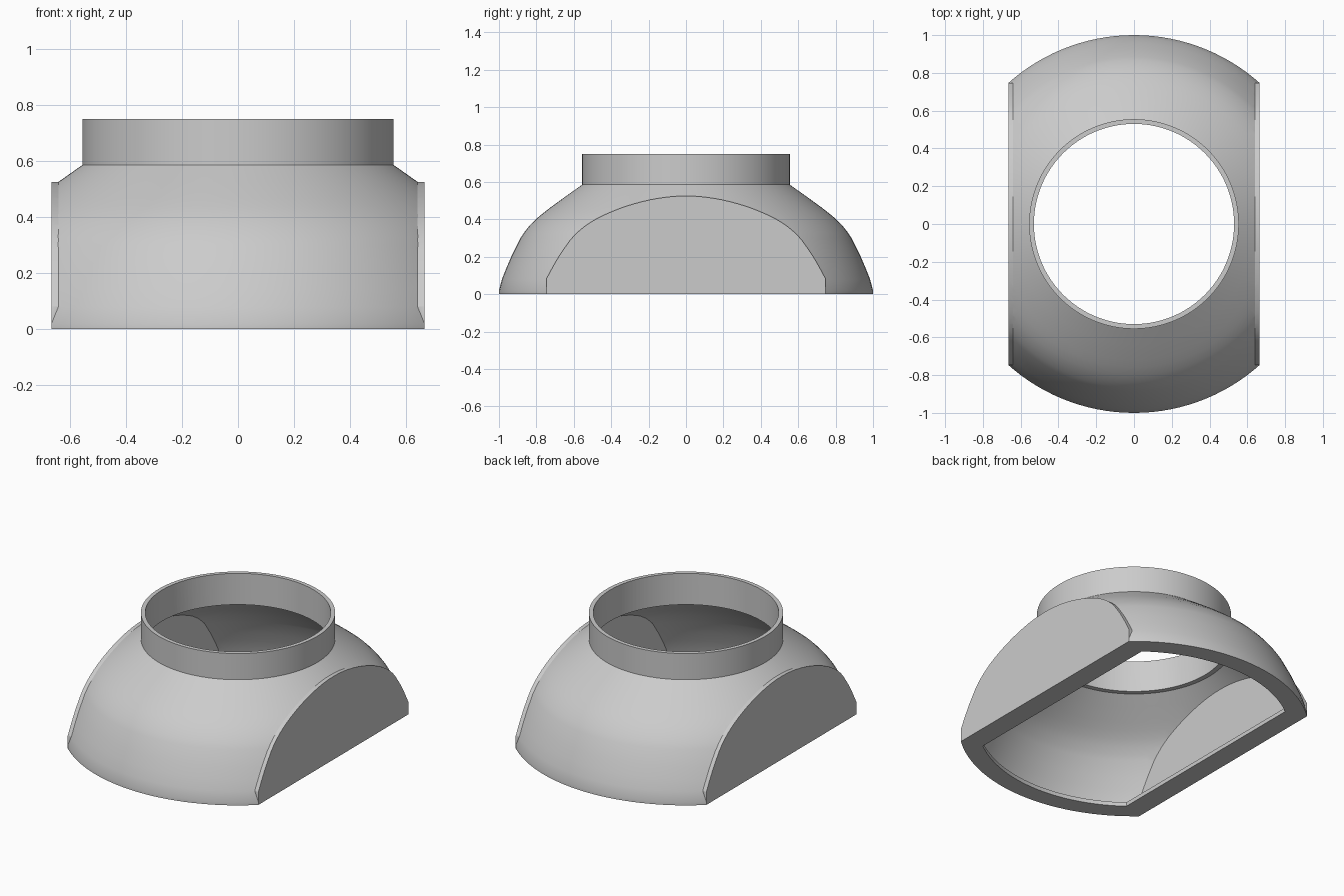
import bpy, bmesh, math
from mathutils import Matrix

if "Cube" in bpy.data.objects:
    bpy.data.objects.remove(bpy.data.objects["Cube"])

grey = bpy.data.materials.new("plain grey")
grey.use_nodes = True
colour = (0.6, 0.6, 0.6, 1)
grey.diffuse_color = colour
grey.node_tree.nodes["Principled BSDF"].inputs["Base Color"].default_value = colour


def finish(name, bm):
    bmesh.ops.remove_doubles(bm, verts=bm.verts, dist=0.0001)
    bmesh.ops.recalc_face_normals(bm, faces=bm.faces)
    mesh = bpy.data.meshes.new(name)
    bm.to_mesh(mesh)
    bm.free()
    ob = bpy.data.objects.new(name, mesh)
    bpy.context.collection.objects.link(ob)
    mesh.materials.append(grey)
    return ob


def lathe(name, profile, sides=128):
    """Solid of revolution about z, closed at the axis."""
    bm = bmesh.new()
    pts = [(0, profile[0][1])] + profile + [(0, profile[-1][1])]
    verts = [bm.verts.new((r, 0, z)) for r, z in pts]
    edges = [bm.edges.new(pair) for pair in zip(verts, verts[1:])]
    bmesh.ops.spin(bm, geom=verts + edges, cent=(0, 0, 0), axis=(0, 0, 1),
                   angle=math.tau, steps=sides, use_duplicate=False)
    return finish(name, bm)


def box(name, half_x, half_y, low, high):
    bm = bmesh.new()
    bmesh.ops.create_cube(bm, size=1, matrix=Matrix.LocRotScale(
        (0, 0, (low + high) / 2), None, (half_x * 2, half_y * 2, high - low)))
    return finish(name, bm)


def combine(ob, tool, operation):
    mod = ob.modifiers.new(operation, 'BOOLEAN')
    mod.operation = operation
    mod.solver = 'EXACT'
    mod.object = tool
    bpy.ops.object.select_all(action='DESELECT')
    bpy.context.view_layer.objects.active = ob
    ob.select_set(True)
    bpy.ops.object.modifier_apply(modifier=mod.name)
    bpy.data.objects.remove(tool)


# Domed shell with its round collar
dome = [(1, -0.1), (1, 0.02), (0.984, 0.08), (0.958, 0.145), (0.93, 0.21),
        (0.885, 0.3), (0.865, 0.33), (0.837, 0.365), (0.8, 0.403),
        (0.76, 0.436), (0.72, 0.467), (0.64, 0.525), (0.555, 0.585)]
body = lathe("domed_housing", dome + [(0.555, 0.75)])


# Arched side plates, made as one prism through the dome
def dome_height(radius):
    for (r0, z0), (r1, z1) in zip(dome[1:], dome[2:]):
        if r1 <= radius <= r0:
            return z0 + (z1 - z0) * (r0 - radius) / (r0 - r1)


cut_x, plate_y = 0.64, 0.747
steps = 48
bm = bmesh.new()
arch = []
for i in range(steps + 1):
    y = -plate_y * math.cos(math.pi * i / steps)
    arch.append((y, dome_height(math.hypot(cut_x, y))))
outline = [(-plate_y, -0.1)] + arch + [(plate_y, -0.1)]
face = bm.faces.new([bm.verts.new((-0.75, y, z)) for y, z in outline])
ext = bmesh.ops.extrude_face_region(bm, geom=[face])
bmesh.ops.translate(bm, vec=(1.5, 0, 0),
                    verts=[v for v in ext["geom"] if isinstance(v, bmesh.types.BMVert)])
combine(body, finish("side_plates", bm), 'UNION')

# Trim the flat sides and the base
combine(body, box("trim", 0.665, 1.2, 0, 1), 'INTERSECT')

# Thin-walled hollow inside, with flat walls at the sides
cavity = lathe("cavity", [(0.973, 0.025), (0.959, 0.075), (0.934, 0.138), (0.906, 0.2),
                          (0.863, 0.288), (0.844, 0.315), (0.818, 0.349), (0.784, 0.384),
                          (0.745, 0.416), (0.705, 0.447), (0.625, 0.505), (0.56, 0.553)])
combine(cavity, box("cavity_walls", 0.639, 1.2, -0.2, 1), 'INTERSECT')
combine(body, cavity, 'DIFFERENCE')

# Narrower mouth at the base, leaving a thin inner flange
mouth = lathe("mouth", [(0.886, -0.1), (0.886, 0.06)])
combine(mouth, box("mouth_walls", 0.535, 1.2, -0.2, 1), 'INTERSECT')
combine(body, mouth, 'DIFFERENCE')

# Bore through the collar
combine(body, lathe("bore", [(0.53, 0.2), (0.53, 1)]), 'DIFFERENCE')

bpy.ops.object.select_all(action='DESELECT')
bpy.context.view_layer.objects.active = body
body.select_set(True)
bpy.ops.object.shade_smooth_by_angle(angle=math.radians(28))
